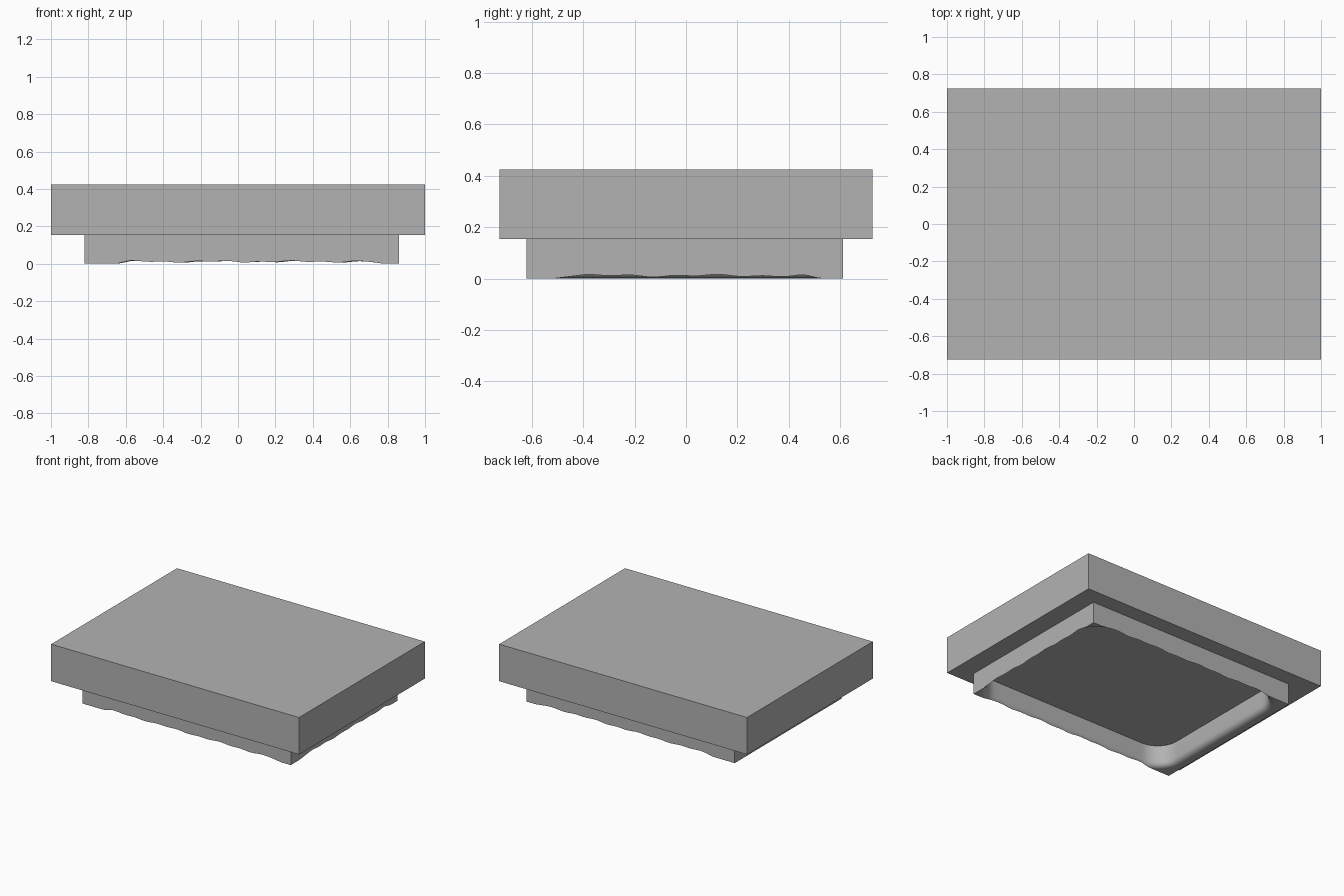
import bpy, bmesh, math
from mathutils import Vector

cube = bpy.data.objects.get("Cube")
if cube:
    bpy.data.objects.remove(cube, do_unlink=True)

grey = bpy.data.materials.new("plain_grey")
grey.use_nodes = True
colour = (0.45, 0.45, 0.45, 1)
grey.diffuse_color = colour
grey.node_tree.nodes["Principled BSDF"].inputs["Base Color"].default_value = colour

SEAM = 0.155            # height where the slab meets the frame
OUT = (-0.82, 0.86, -0.62, 0.61)    # frame outer x and y limits
POCKET = (-0.74, 0.848, -0.608, 0.598)
CORNER, FILLET = 0.16, 0.04


def add_object(name, bm):
    bmesh.ops.recalc_face_normals(bm, faces=bm.faces)
    mesh = bpy.data.meshes.new(name)
    bm.to_mesh(mesh)
    bm.free()
    mesh.materials.append(grey)
    obj = bpy.data.objects.new(name, mesh)
    bpy.context.collection.objects.link(obj)
    return obj


# Top slab
bm = bmesh.new()
bmesh.ops.create_cube(bm, size=1)
for v in bm.verts:
    v.co = (v.co.x * 2, v.co.y * 1.45, SEAM + (v.co.z + 0.5) * 0.27)
add_object("top_slab", bm)


def outline(arc_steps=12, side_steps=32):
    """Pairs of pocket edge and frame edge points, anticlockwise."""
    pairs = []
    signs = [(1, 1), (-1, 1), (-1, -1), (1, -1)]
    centres = [Vector((POCKET[sx > 0] - sx * CORNER, POCKET[2 + (sy > 0)] - sy * CORNER))
               for sx, sy in signs]
    for i, (sx, sy) in enumerate(signs):
        c = centres[i]
        corner = Vector((OUT[sx > 0], OUT[2 + (sy > 0)]))
        for k in range(arc_steps + 1):
            a = math.pi / 2 * (i + k / arc_steps)
            n = Vector((math.cos(a), math.sin(a)))
            m = n / max(abs(n.x), abs(n.y))
            q = Vector((c.x + (corner.x - c.x) * abs(m.x), c.y + (corner.y - c.y) * abs(m.y)))
            pairs.append((c + n * CORNER, q))
        # straight run to the next corner
        p0, q0 = pairs[-1]
        step = centres[(i + 1) % 4] - c
        step = Vector((step.x, 0)) if i % 2 == 0 else Vector((0, step.y))
        for k in range(1, side_steps):
            d = step * k / side_steps
            pairs.append((p0 + d, q0 + d))
    return pairs


# Hollow frame: pocket wall, rounded lip, underside rim and outer wall
bm = bmesh.new()
sections = []
for p, q in outline():
    gap = (q - p).length
    n = (q - p).normalized()
    reach = min(gap, FILLET)
    thin = 1 - reach / FILLET
    wave = thin * 0.004 * (math.sin(15 * (p.x + p.y)) + math.sin(37 * (p.x - p.y)))
    section = [(*p, SEAM), (*p, FILLET)]
    for k in (0.1, 0.3, 0.6, 1):
        o = reach * k
        z = FILLET - math.sqrt(FILLET ** 2 - (FILLET - o) ** 2)
        section.append((*(p + n * o), max(0, z + wave * k)))
    section.append((*q, section[-1][2]))
    section.append((*q, SEAM))
    sections.append([bm.verts.new(co) for co in section])
for i, a in enumerate(sections):
    b = sections[(i + 1) % len(sections)]
    for k in range(len(a)):
        j = (k + 1) % len(a)
        bm.faces.new((a[k], a[j], b[j], b[k]))
bmesh.ops.remove_doubles(bm, verts=bm.verts, dist=0.0001)
frame = add_object("hollow_base_frame", bm)

bpy.ops.object.select_all(action='DESELECT')
frame.select_set(True)
bpy.context.view_layer.objects.active = frame
bpy.ops.object.shade_smooth_by_angle(angle=math.radians(35))
